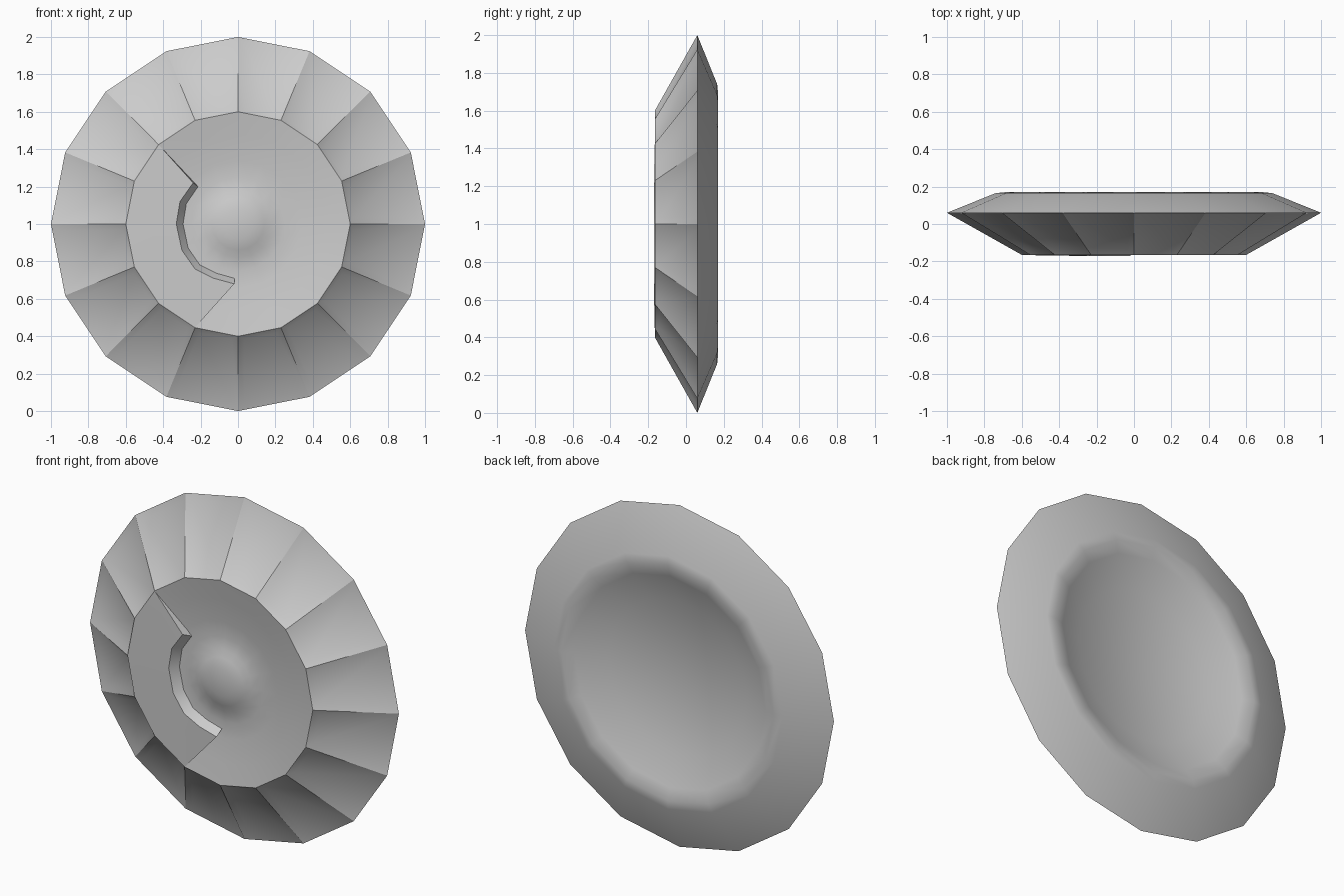
import bpy, bmesh, math
from math import cos, sin, radians

if "Cube" in bpy.data.objects:
    bpy.data.objects.remove(bpy.data.objects["Cube"])

N = 16


def finish(bm, name, angle):
    me = bpy.data.meshes.new(name)
    bm.to_mesh(me)
    bm.free()
    ob = bpy.data.objects.new(name, me)
    bpy.context.collection.objects.link(ob)
    bpy.ops.object.select_all(action='DESELECT')
    ob.select_set(True)
    bpy.context.view_layer.objects.active = ob
    bpy.ops.object.shade_smooth_by_angle(angle=radians(angle))
    return ob


def polar(r, y, k):
    a = 2 * math.pi * k / N
    return (r * cos(a), y, 1 + r * sin(a))


# Disc: (radius, y) profile from the front boss, over the rim, to the back dish
profile = [(0.08, -0.16), (0.14, -0.147), (0.18, -0.13), (0.25, -0.12),
           (0.34, -0.125), (0.48, -0.145), (0.60, -0.165),
           (1.00, 0.06),
           (0.74, 0.165), (0.69, 0.17), (0.62, 0.15), (0.45, 0.075)]
bm = bmesh.new()
rings = [[bm.verts.new(polar(r, y, k)) for k in range(N)] for r, y in profile]
front = bm.verts.new((0, -0.165, 1))
back = bm.verts.new((0, 0.06, 1))
panels = []
for j in range(len(rings) - 1):
    for k in range(N):
        n = (k + 1) % N
        f = bm.faces.new((rings[j][k], rings[j][n], rings[j + 1][n], rings[j + 1][k]))
        if j == 6:
            panels.append(f)
for k in range(N):
    n = (k + 1) % N
    bm.faces.new((front, rings[0][n], rings[0][k]))
    bm.faces.new((back, rings[-1][k], rings[-1][n]))
bmesh.ops.recalc_face_normals(bm, faces=bm.faces[:])

# Sunken panels between the radial ribs of the front bevel
bmesh.ops.inset_individual(bm, faces=panels, thickness=0.035, depth=-0.015,
                           use_even_offset=True)
finish(bm, "disc", 50)

# Raised crescent plate on the left of the front dish, with a lip wall
lip_xz = [(-0.24, 1.22), (-0.31, 1.12), (-0.33, 1.00), (-0.30, 0.86),
          (-0.23, 0.76), (-0.13, 0.71), (-0.02, 0.68)]
bm = bmesh.new()
rim = [bm.verts.new(polar(0.598, -0.166, k)) for k in range(6, 12)]
lip = [bm.verts.new((x, -0.17, z)) for x, z in lip_xz]
foot = [bm.verts.new((x * 0.88, -0.118, 1 + (z - 1) * 0.9)) for x, z in lip_xz]
for i in range(6):
    bm.faces.new((rim[i], lip[i], lip[i + 1]))
    bm.faces.new((lip[i], foot[i], foot[i + 1], lip[i + 1]))
    if i < 5:
        bm.faces.new((rim[i], lip[i + 1], rim[i + 1]))
bm.faces.new((rim[0], foot[0], lip[0]))
bm.faces.new((rim[-1], lip[-1], foot[-1]))
bmesh.ops.recalc_face_normals(bm, faces=bm.faces[:])
if sum(f.normal.y for f in bm.faces) > 0:
    bmesh.ops.reverse_faces(bm, faces=bm.faces[:])
finish(bm, "crescent_plate", 35)
